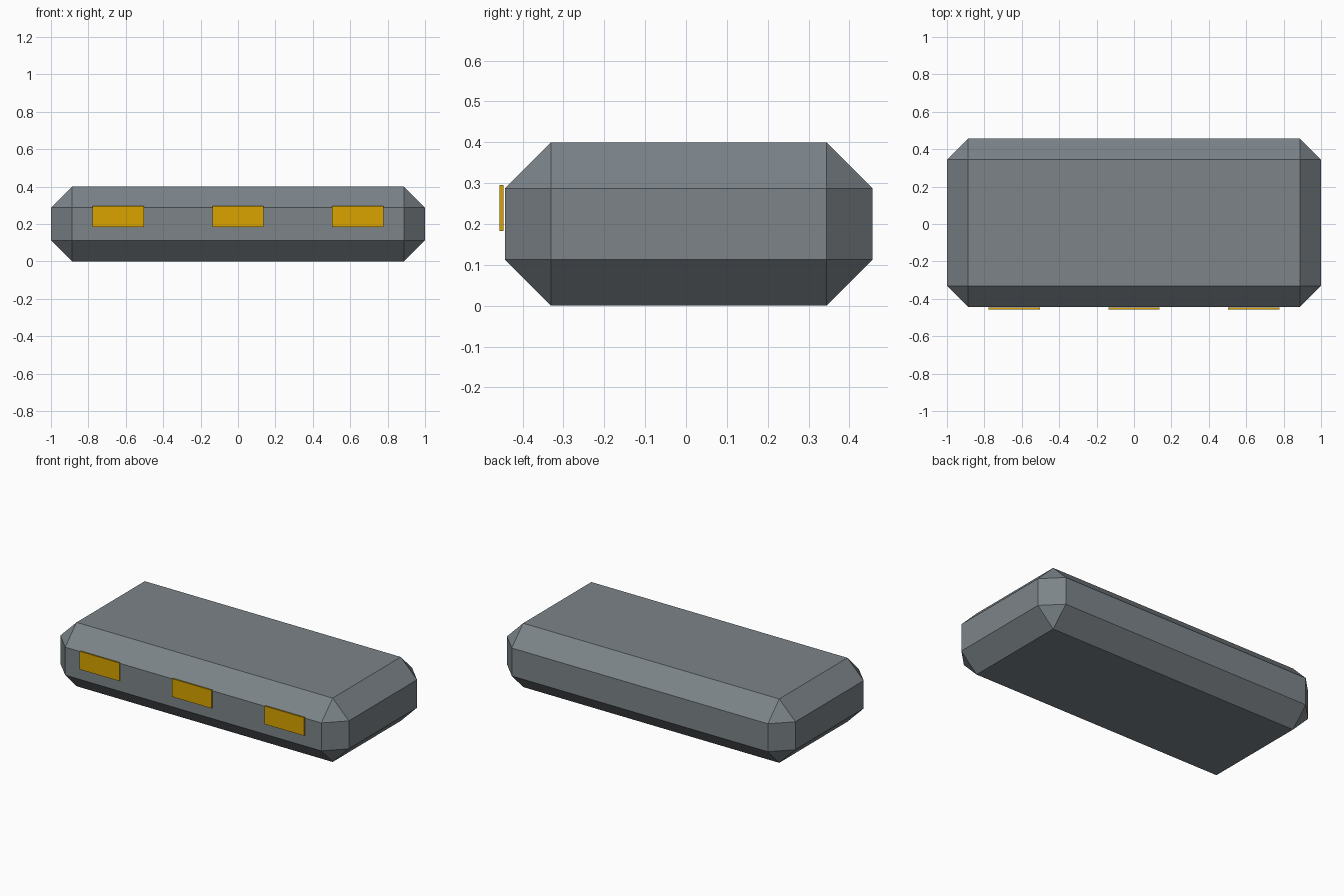
import bpy, bmesh
from mathutils import Matrix, Vector

if "Cube" in bpy.data.objects:
    bpy.data.objects.remove(bpy.data.objects["Cube"])


def material(name, rgb):
    m = bpy.data.materials.new(name)
    m.diffuse_color = (*rgb, 1)
    m.use_nodes = True
    m.node_tree.nodes["Principled BSDF"].inputs["Base Color"].default_value = m.diffuse_color
    return m


def box(name, lo, hi, mat, chamfer=0):
    lo, hi = Vector(lo), Vector(hi)
    bm = bmesh.new()
    bmesh.ops.create_cube(bm, size=1, matrix=Matrix.Translation((lo + hi) / 2)
                          @ Matrix.Diagonal((*(hi - lo), 1)))
    if chamfer:
        bmesh.ops.bevel(bm, geom=bm.edges[:], offset=chamfer, segments=1,
                        affect='EDGES', clamp_overlap=True)
    me = bpy.data.meshes.new(name)
    bm.to_mesh(me)
    bm.free()
    me.materials.append(mat)
    ob = bpy.data.objects.new(name, me)
    bpy.context.collection.objects.link(ob)
    return ob


grey = material("slate grey", (0.20, 0.23, 0.25))
amber = material("amber", (0.70, 0.37, 0.0))

# Chamfered slab body
box("body", (-1, -0.443, 0), (1, 0.457, 0.4), grey, 0.1125)

# Three thin plates floating just off the front
for i, x in enumerate((-0.64, 0, 0.64)):
    box(f"front_plate_{i + 1}", (x - 0.137, -0.457, 0.183),
        (x + 0.137, -0.4475, 0.296), amber)
